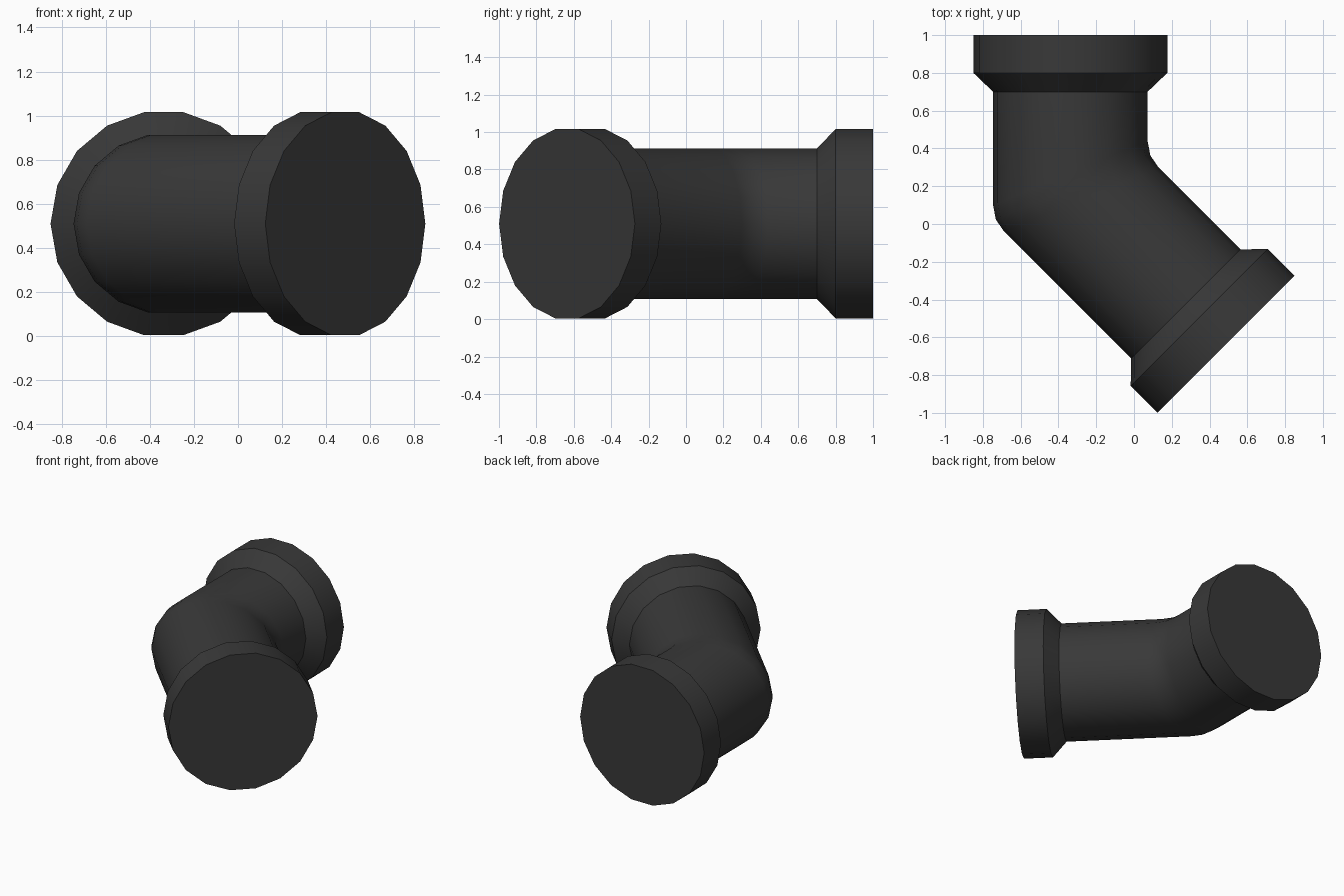
import bpy, bmesh, math
from mathutils import Vector

if "Cube" in bpy.data.objects:
    bpy.data.objects.remove(bpy.data.objects["Cube"])

SIDES = 18
R_PIPE, R_SOCKET = 0.409, 0.5135
CORNER = Vector((-0.337, 0.1875, 0.51))      # where the two axes meet
DIR_A = Vector((0, 1, 0))
DIR_B = Vector((1, -1, 0)).normalized()
SIDE_A = Vector((1, 0, 0))
SIDE_B = Vector((1, 1, 0)).normalized()
UP = Vector((0, 0, 1))
MITRE = SIDE_A + DIR_A * math.tan(math.radians(22.5))
BEND = 0.082                                  # length of the rounded mitre


def ring(centre, side, r):
    angles = [2 * math.pi * i / SIDES for i in range(SIDES)]
    return [centre + side * (r * math.cos(a)) + UP * (r * math.sin(a)) for a in angles]


def socket(length, axis, side):
    """Rings of a socket end, from the pipe out to the end face."""
    return [ring(CORNER + axis * d, side, r) for d, r in
            ((length - 0.3, R_PIPE), (length - 0.2, R_SOCKET), (length, R_SOCKET))]


# Socket, pipe, rounded mitre bend, pipe, socket
rings = socket(0.8125, DIR_A, SIDE_A)[::-1]
for t in (0, 0.5, 1):
    shift = DIR_A * (BEND * (1 - t) ** 2) + DIR_B * (BEND * t ** 2)
    rings.append(ring(CORNER + shift, MITRE, R_PIPE))
rings += socket(1.165, DIR_B, SIDE_B)

# Skin the rings and close both ends
bm = bmesh.new()
loops = [[bm.verts.new(p) for p in pts] for pts in rings]
for a, b in zip(loops, loops[1:]):
    for i in range(SIDES):
        j = (i + 1) % SIDES
        bm.faces.new((a[i], a[j], b[j], b[i]))
bm.faces.new(loops[0])
bm.faces.new(loops[-1])
bmesh.ops.recalc_face_normals(bm, faces=bm.faces)

mesh = bpy.data.meshes.new("pipe_elbow")
bm.to_mesh(mesh)
bm.free()
elbow = bpy.data.objects.new("pipe_elbow", mesh)
bpy.context.collection.objects.link(elbow)

# Dark plastic
mat = bpy.data.materials.new("dark_plastic")
mat.diffuse_color = (0.04, 0.04, 0.04, 1)
mat.use_nodes = True
mat.node_tree.nodes["Principled BSDF"].inputs["Base Color"].default_value = mat.diffuse_color
mesh.materials.append(mat)

bpy.context.view_layer.objects.active = elbow
elbow.select_set(True)
bpy.ops.object.shade_smooth_by_angle(angle=math.radians(30))
